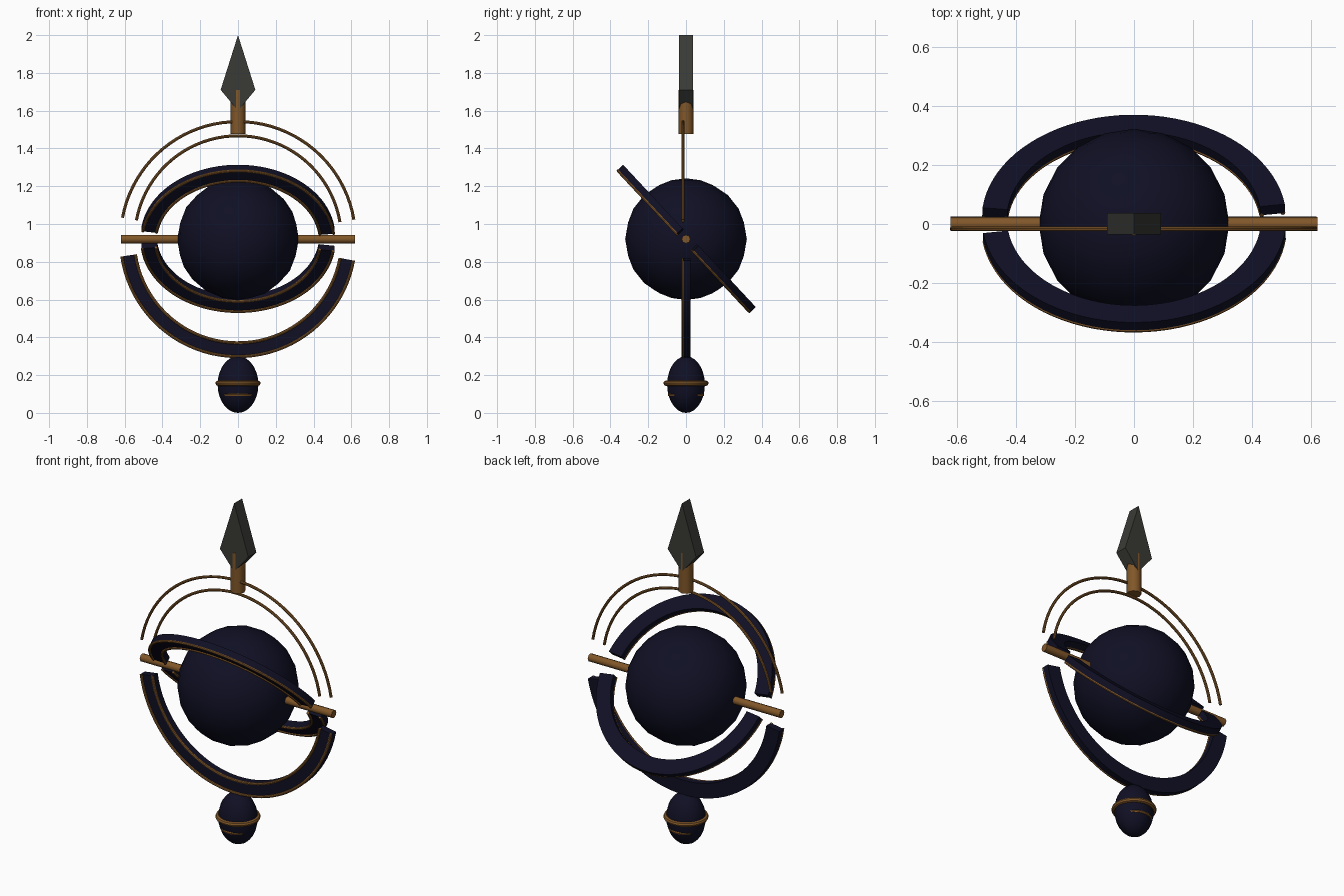
import bpy, bmesh, math
from math import sin, cos, radians, pi

old = bpy.data.objects.get("Cube")
if old:
    bpy.data.objects.remove(old, do_unlink=True)

CENTRE = 0.92   # height of the globe and all hoops
TILT = radians(43)


def material(name, rgb):
    m = bpy.data.materials.new(name)
    m.use_nodes = True
    m.diffuse_color = (*rgb, 1)
    bsdf = next(n for n in m.node_tree.nodes if n.type == 'BSDF_PRINCIPLED')
    bsdf.inputs["Base Color"].default_value = (*rgb, 1)
    bsdf.inputs["Roughness"].default_value = 0.7
    return m


NAVY = material("navy", (0.005, 0.005, 0.018))
BRONZE = material("bronze", (0.22, 0.095, 0.022))
IRON = material("dark_iron", (0.042, 0.044, 0.036))


def finish(name, bm, mat, z=0, tilt=0, angle=40):
    bmesh.ops.recalc_face_normals(bm, faces=bm.faces[:])
    me = bpy.data.meshes.new(name)
    bm.to_mesh(me)
    bm.free()
    me.materials.append(mat)
    ob = bpy.data.objects.new(name, me)
    bpy.context.collection.objects.link(ob)
    ob.location.z = z
    ob.rotation_euler.x = tilt
    bpy.ops.object.select_all(action='DESELECT')
    ob.select_set(True)
    bpy.context.view_layer.objects.active = ob
    bpy.ops.object.shade_smooth_by_angle(angle=radians(angle))
    return ob


def hoop(name, profile, start, end, mat, tilt=0, steps=40):
    """Sweep a closed (radius, y) profile along an upright arc with capped ends."""
    bm = bmesh.new()
    rows = []
    for i in range(steps + 1):
        a = radians(start + (end - start) * i / steps)
        rows.append([bm.verts.new((r * cos(a), y, r * sin(a))) for r, y in profile])
    n = len(profile)
    for p, q in zip(rows, rows[1:]):
        for j in range(n):
            k = (j + 1) % n
            bm.faces.new((p[j], p[k], q[k], q[j]))
    bm.faces.new(rows[0])
    bm.faces.new(rows[-1][::-1])
    return finish(name, bm, mat, CENTRE, tilt)


def wire(radius, y=-0.016, thick=0.008):
    return [(radius + thick * cos(k * pi / 4), y + thick * sin(k * pi / 4)) for k in range(8)]


def band(inner, outer, front=-0.016, back=0.025):
    return [(inner, front), (outer, front), (outer, back), (inner, back)]


def torus(name, major, minor, z, mat, segs=32, sides=8):
    bm = bmesh.new()
    rows = []
    for i in range(segs):
        a = 2 * pi * i / segs
        rows.append([])
        for j in range(sides):
            b = 2 * pi * j / sides
            r = major + minor * cos(b)
            rows[-1].append(bm.verts.new((r * cos(a), r * sin(a), minor * sin(b))))
    for i in range(segs):
        p, q = rows[i], rows[(i + 1) % segs]
        for j in range(sides):
            k = (j + 1) % sides
            bm.faces.new((p[j], q[j], q[k], p[k]))
    return finish(name, bm, mat, z)


def rod(name, radius, length, mat, z, along_x=False):
    bm = bmesh.new()
    bmesh.ops.create_cone(bm, cap_ends=True, segments=8, radius1=radius,
                          radius2=radius, depth=length)
    ob = finish(name, bm, mat, z, angle=50)
    if along_x:
        ob.rotation_euler.y = pi / 2
    return ob


# Globe and its axle
bm = bmesh.new()
bmesh.ops.create_icosphere(bm, subdivisions=3, radius=0.322)
finish("globe", bm, NAVY, CENTRE)
rod("axle", 0.023, 1.24, BRONZE, CENTRE, along_x=True)

# Open upper hoop: two bare wires
for label, r in (("outer", 0.622), ("inner", 0.547)):
    hoop("upper_wire_" + label, wire(r), 9.5, 169.5, BRONZE)

# Solid hoops: navy band edged by two wires on the front
for label, inner, outer, start, end, tilt in (
        ("lower", 0.543, 0.628, 188.5, 349.5, 0),
        ("tilted_upper", 0.43, 0.515, 6, 172, TILT),
        ("tilted_lower", 0.43, 0.515, 186, 352, TILT)):
    hoop(label + "_band", band(inner, outer), start, end, NAVY, tilt)
    for side, r in (("inner", inner + 0.006), ("outer", outer - 0.006)):
        hoop(f"{label}_wire_{side}", wire(r), start, end, BRONZE, tilt)

# Pendant with a raised girdle and a shallow lower ring
bm = bmesh.new()
bmesh.ops.create_uvsphere(bm, u_segments=20, v_segments=14, radius=1)
bmesh.ops.scale(bm, vec=(0.108, 0.1, 0.15), verts=bm.verts[:])
finish("pendant", bm, NAVY, 0.15)
torus("pendant_girdle", 0.106, 0.014, 0.157, BRONZE)
torus("pendant_lower_ring", 0.088, 0.009, 0.097, BRONZE)

# Spearhead on its socket
rod("spear_socket", 0.04, 0.235, BRONZE, 1.593)
bm = bmesh.new()
outline = ((0, 2.0), (0.092, 1.71), (0, 1.6), (-0.092, 1.71))
face = bm.faces.new([bm.verts.new((x, -0.036, z)) for x, z in outline])
ext = bmesh.ops.extrude_face_region(bm, geom=[face])
bmesh.ops.translate(bm, vec=(0, 0.074, 0),
                    verts=[g for g in ext["geom"] if isinstance(g, bmesh.types.BMVert)])
finish("spearhead", bm, IRON)
